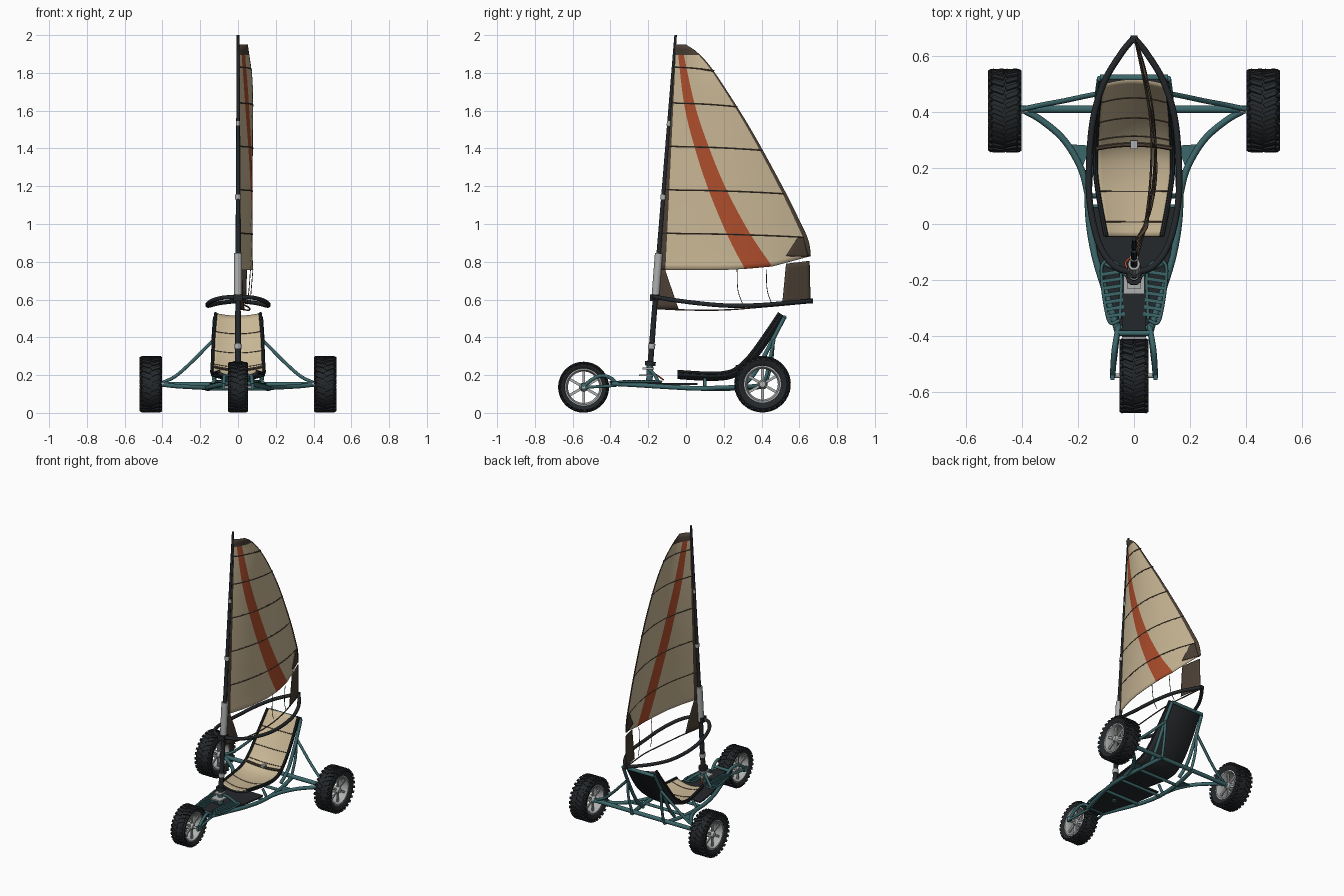
import bpy, bmesh, math
from mathutils import Vector, Matrix

if "Cube" in bpy.data.objects:
    bpy.data.objects.remove(bpy.data.objects["Cube"])


def material(name, rgb):
    m = bpy.data.materials.new(name)
    m.diffuse_color = (*rgb, 1)
    m.use_nodes = True
    m.node_tree.nodes["Principled BSDF"].inputs["Base Color"].default_value = m.diffuse_color
    return m


TEAL = material("teal_paint", (0.045, 0.135, 0.145))
CREAM = material("cream_cloth", (0.58, 0.47, 0.30))
ORANGE = material("orange_cloth", (0.42, 0.075, 0.025))
BROWN = material("brown_cloth", (0.07, 0.05, 0.035))
BLACK = material("black", (0.018, 0.021, 0.024))
SILVER = material("silver", (0.42, 0.43, 0.43))


def finish(name, bm, mats, recalc=True):
    if recalc:
        bmesh.ops.recalc_face_normals(bm, faces=bm.faces)
    me = bpy.data.meshes.new(name)
    bm.to_mesh(me)
    bm.free()
    ob = bpy.data.objects.new(name, me)
    bpy.context.collection.objects.link(ob)
    for m in mats:
        me.materials.append(m)
    bpy.ops.object.select_all(action='DESELECT')
    ob.select_set(True)
    bpy.context.view_layer.objects.active = ob
    bpy.ops.object.shade_smooth_by_angle(angle=math.radians(40))
    return ob


def spline(pts, n=8):
    p = [Vector(q) for q in pts]
    if len(p) < 3:
        return p
    e = [2 * p[0] - p[1]] + p + [2 * p[-1] - p[-2]]
    out = []
    for i in range(1, len(e) - 2):
        a, b, c, d = e[i - 1:i + 3]
        for k in range(n):
            t = k / n
            out.append(0.5 * (2 * b + (c - a) * t + (2 * a - 5 * b + 4 * c - d) * t * t
                              + (3 * b - a - 3 * c + d) * t ** 3))
    return out + [p[-1]]


def tube(name, pts, r, mat, mirror=False, r2=None, res=3):
    cu = bpy.data.curves.new(name, 'CURVE')
    cu.dimensions = '3D'
    cu.bevel_depth, cu.bevel_resolution, cu.use_fill_caps = r, res, True
    path = spline(pts)
    for s in ((1, -1) if mirror else (1,)):
        sp = cu.splines.new('POLY')
        sp.points.add(len(path) - 1)
        for i, q in enumerate(path):
            sp.points[i].co = (q.x * s, q.y, q.z, 1)
            sp.points[i].radius = 1 + ((r2 or r) / r - 1) * i / (len(path) - 1)
    cu.materials.append(mat)
    ob = bpy.data.objects.new(name, cu)
    bpy.context.collection.objects.link(ob)
    bpy.ops.object.select_all(action='DESELECT')
    ob.select_set(True)
    bpy.context.view_layer.objects.active = ob
    bpy.ops.object.convert(target='MESH')
    bpy.ops.object.shade_smooth_by_angle(angle=math.radians(40))


def lathe_x(name, prof, c, mat, seg=48):
    bm = bmesh.new()
    rings = [[bm.verts.new((c[0] + x, c[1] + r * math.cos(a), c[2] + r * math.sin(a))) for x, r in prof]
             for a in (2 * math.pi * i / seg for i in range(seg))]
    n = len(prof)
    for i in range(seg):
        A, B = rings[i], rings[(i + 1) % seg]
        for j in range(n):
            bm.faces.new((A[j], A[(j + 1) % n], B[(j + 1) % n], B[j]))
    return finish(name, bm, [mat])


def boxes(name, items, mat):
    bm = bmesh.new()
    for m in items:
        bmesh.ops.create_cube(bm, size=1, matrix=m)
    return finish(name, bm, [mat])


def box(c, s):
    return Matrix.Translation(c) @ Matrix.Diagonal((*s, 1))


# wheels: tyre, tread lugs, rim, spokes, hub
def wheel(tag, c, R, w, ri):
    T, b, h = Matrix.Translation(c), R - 0.006, R - ri
    half = [(-.75 * w, ri), (-.95 * w, ri + .3 * h), (-.98 * w, ri + .6 * h), (-.86 * w, b - .1 * h), (-.6 * w, b - .002)]
    lathe_x(tag + "_tyre", half + [(0, b)] + [(-x, r) for x, r in reversed(half)], c, BLACK)
    lugs, n = [], 28
    for i in range(n):
        for s in (-1, 1):
            a = 2 * math.pi * (i + 0.25 * s) / n
            M = T @ Matrix.Rotation(a, 4, 'X')
            lugs.append(M @ Matrix.Translation((s * .42 * w, 0, R - .007)) @ Matrix.Rotation(.4 * s, 4, 'Z')
                        @ Matrix.Diagonal((.78 * w, .016, .012, 1)))
            lugs.append(M @ Matrix.Translation((s * .87 * w, 0, R - .2 * h)) @ Matrix.Rotation(.6 * s, 4, 'Y')
                        @ Matrix.Diagonal((.012, .015, .3 * h, 1)))
    boxes(tag + "_tread", lugs, BLACK)
    lathe_x(tag + "_rim", [(-.76 * w, ri + .004), (-.76 * w, ri - .007), (-.4 * w, ri - .016),
                           (.4 * w, ri - .016), (.76 * w, ri - .007), (.76 * w, ri + .004)], c, SILVER)
    sp = []
    for i in range(6):
        M = T @ Matrix.Rotation(math.pi * i / 3, 4, 'X')
        sp += [M @ box((s * .42 * w, 0, (ri + .01) / 2), (.009, .014, ri - .024)) for s in (-1, 1)]
    boxes(tag + "_spokes", sp, SILVER)
    lathe_x(tag + "_hub", [(-.75 * w, .001), (-.75 * w, .016), (-.45 * w, .024), (.45 * w, .024),
                           (.75 * w, .016), (.75 * w, .001)], c, SILVER, 24)


wheel("front_wheel", (0, -.542, .136), .134, .051, .099)
for side, s in (("left", -1), ("right", 1)):
    wheel("rear_wheel_" + side, (s * .461, .405, .152), .150, .058, .097)

# chassis tubes
tube("side_rail", [(.055, -.39, .155), (.095, -.26, .148), (.142, -.1, .138), (.163, .06, .13),
                   (.153, .25, .13), (.125, .42, .14)], .013, TEAL, True)
tube("rear_axle", [(-.42, .41, .15), (.42, .41, .15)], .014, TEAL)
tube("axle_pin", [(.38, .405, .152), (.46, .405, .152)], .01, SILVER, True)
tube("lower_brace", [(.40, .41, .15), (.33, .37, .142), (.25, .3, .137), (.19, .2, .134), (.163, .1, .13)], .012, TEAL, True)
tube("upper_brace", [(.40, .41, .16), (.33, .425, .195), (.25, .44, .265), (.18, .455, .335), (.13, .465, .385)],
     .009, TEAL, True)
tube("seat_post", [(.12, .30, .14), (.13, .37, .22), (.13, .45, .37), (.122, .52, .505)], .011, TEAL, True)
tube("seat_stay", [(.12, .42, .145), (.128, .45, .26), (.128, .462, .38)], .009, TEAL, True)
tube("seat_top_bar", [(-.122, .522, .505), (.122, .522, .505)], .011, TEAL)
for i, (x, y, z) in enumerate([(.155, .23, .13), (.163, .06, .128), (.135, -.12, .138), (.062, -.37, .152)]):
    tube("cross_tube_%d" % i, [(-x, y, z), (x, y, z)], .01, TEAL)
bm = bmesh.new()
for s in (1, -1):
    for z in (.13, .138):
        bm.faces.new([bm.verts.new((s * x, y, z)) for x, y in ((.155, .28), (.235, .285), (.185, .2))])
finish("brace_gusset", bm, [TEAL], False)

# front fork
tube("fork_arm", [(.055, -.36, .15), (.062, -.40, .185), (.07, -.45, .197), (.074, -.5, .175), (.076, -.545, .137)],
     .010, TEAL, True)
tube("fork_lower_arm", [(.055, -.37, .145), (.076, -.54, .135)], .008, TEAL, True)
boxes("fork_dropout", [box((s * .077, -.542, .138), (.014, .03, .034)) for s in (-1, 1)], TEAL)
tube("front_axle", [(-.085, -.542, .136), (.085, -.542, .136)], .008, SILVER)
tube("fork_crossbar", [(-.06, -.39, .178), (.06, -.39, .178)], .01, TEAL)

# floor plate and foot rests
bm = bmesh.new()
edge = [(.045, -.40), (.085, -.26), (.13, -.11), (.15, .02), (.15, .06)]
ring = edge + [(-x, y) for x, y in reversed(edge)]
f = bm.faces.new([bm.verts.new((x, y, .148)) for x, y in ring])
g = bmesh.ops.extrude_face_region(bm, geom=[f])
bmesh.ops.translate(bm, vec=(0, 0, .01), verts=[v for v in g['geom'] if isinstance(v, bmesh.types.BMVert)])
finish("floor_plate", bm, [BLACK])
boxes("foot_rungs", [Matrix.Translation((s * (.083 - .003 * i), -.175 - .025 * i, .168)) @ Matrix.Rotation(-.15 * s, 4, 'Z')
                     @ Matrix.Diagonal((.065, .013, .012, 1)) for s in (-1, 1) for i in range(7)], TEAL)
tube("foot_rest_rail", [(.05, -.34, .165), (.05, -.16, .165), (.115, -.15, .165), (.092, -.34, .165), (.05, -.345, .165)],
     .006, TEAL, True)
boxes("centre_cover", [box((0, -.32, .162), (.085, .17, .014))], BLACK)

# mast foot
tube("mast_post", [(0, -.195, .14), (0, -.19, .27)], .018, TEAL)
tube("mast_foot_leg", [(.012, -.19, .225), (.05, -.165, .2), (.105, -.14, .15)], .009, TEAL, True)
boxes("mast_plate", [box((0, -.212, .2), (.075, .075, .009)), box((0, -.2, .235), (.05, .06, .008))], SILVER)
tube("mast_collar", [(0, -.19, .25), (0, -.188, .272)], .03, BLACK)
tube("halyard_tail", [(-.02, -.17, .21), (-.03, -.14, .19), (-.015, -.12, .175)], .004, ORANGE)


# mast
def luff(z):
    return -.188 + (z - .27) * .133 / 1.73


tube("mast", [(0, luff(.26), .26), (0, luff(2), 2)], .016, BLACK, r2=.007)
tube("mast_sleeve", [(0, luff(.6), .6), (0, luff(.845), .845)], .022, SILVER)
for i, z in enumerate((.34, 1.13, 1.52)):
    tube("mast_ring_%d" % i, [(0, luff(z), z), (0, luff(z + .025), z + .025)], .0195 - .004 * i, SILVER)


# sail shape
def lerp(tab, z):
    if z <= tab[0][0]:
        return tab[0][1]
    for (a, p), (b, q) in zip(tab, tab[1:]):
        if z <= b:
            return p + (q - p) * (z - a) / (b - a)
    return tab[-1][1]


smooth = lambda pts: [tuple(v[:2]) for v in spline([(a, b, 0) for a, b in pts], 6)]
LEECH = smooth([(.58, .66), (.82, .655), (.98, .6), (1.21, .495), (1.51, .336), (1.79, .16), (1.9, .07), (1.95, 0)])
TWIST = smooth([(.82, .004), (1.21, .042), (1.51, .068), (1.75, .075), (1.95, .05)])
STRIPE_L = smooth([(.76, .31), (.95, .215), (1.18, .12), (1.41, .045), (1.64, -.01), (1.95, -.046)])
STRIPE_R = smooth([(.76, .455), (.95, .335), (1.18, .215), (1.41, .12), (1.64, .045), (1.95, -.022)])
FOOT = [(.0, .757), (.5, .757), (.75, .775), (1, .83)]
BELLY = [(.55, .06), (.76, .077), (1.95, .012)]


def surf(y, z, off=0):
    u = (y - luff(z)) / (lerp(LEECH, z) - luff(z))
    return Vector((lerp(TWIST, z) * u + lerp(BELLY, z) * 4 * u * (1 - u) + off, y, z))


def sheet(name, rows, mats, pick):
    bm = bmesh.new()
    g = [[bm.verts.new(p) for p in r] for r in rows]
    for i in range(len(g) - 1):
        for j in range(len(g[0]) - 1):
            bm.faces.new((g[i][j], g[i][j + 1], g[i + 1][j + 1], g[i + 1][j])).material_index = pick(i, j)
    return finish(name, bm, mats, False)


def solid(ob, t, off=0, mo=0):
    m = ob.modifiers.new("thickness", 'SOLIDIFY')
    m.thickness, m.offset, m.material_offset, m.material_offset_rim = t, off, mo, mo


rows, N, K = [], 44, 4
for i in range(N + 1):
    zr = .757 + (1.95 - .757) * i / N
    le = lerp(LEECH, zr)
    br = [luff(zr), luff(zr) + .042 - .034 * i / N, lerp(STRIPE_L, zr), lerp(STRIPE_R, zr), le - .024 + .016 * i / N, le]
    row = []
    for j in range(5 * K + 1):
        a = min(j // K, 4)
        y = br[a] + (br[a + 1] - br[a]) * (j - a * K) / K
        u = (y - br[0]) / (le - br[0])
        row.append(surf(y, zr + (lerp(FOOT, u) - .757) * (1 - i / N) ** 3))
    rows.append(row)
ob = sheet("sail", rows, [BROWN, CREAM, ORANGE],
           lambda i, j: 0 if i >= N - 2 else (0, 1, 2, 1, 0)[j // K])
solid(ob, .004)


# sail corner panels, laid on the sail surface (bottom-left, bottom-right, top-left, top-right)
def panel(name, bl, br, tl, tr, off=0):
    bl, br, tl, tr = map(Vector, (bl, br, tl, tr))
    r = [[surf(*bl.lerp(br, j / 8).lerp(tl.lerp(tr, j / 8), i / 8), off) for j in range(9)] for i in range(9)]
    solid(sheet(name, r, [BROWN], lambda i, j: 0), .004)


panel("clew_panel", (.51, .58), (.659, .585), (.53, .79), (.654, .805))
panel("tack_panel", (luff(.55), .55), (-.04, .55), (luff(.76), .76), (-.112, .76))
for o in (-.004, .004):
    panel("clew_patch", (.53, .83), (.648, .825), (.59, .925), (.62, .928), o)

# battens, window seams and foot cord
for i, z in enumerate((.95, 1.18, 1.41, 1.64, 1.83)):
    y0, y1 = luff(z), lerp(LEECH, z - .025)
    tube("batten_%d" % i, [surf(y0 + (y1 - y0) * k / 8, z + .004 * (k < 1) - .02 * (k / 8) ** 2) for k in range(9)],
         .005, BROWN, res=1)
for i, y in enumerate((.27, .425)):
    tube("window_seam_%d" % i, [surf(y, .76), surf(y + .005, .65), surf(y + .03, .575)], .002, BROWN, res=1)
tube("foot_cord", [surf(y, z) for y, z in ((-.16, .552), (.0, .545), (.2, .545), (.4, .56), (.655, .583))], .004, BROWN, res=1)

# wishbone boom
tube("wishbone_boom", [(0, -.175, .612), (.07, -.15, .611), (.125, -.07, .598), (.157, .07, .58), (.16, .22, .568), (.145, .38, .57),
                       (.105, .51, .58), (.045, .61, .588), (0, .665, .592)], .0115, BLACK, True)
boxes("boom_clamp", [box((0, luff(.61) - .005, .61), (.05, .05, .035)), box((0, .66, .592), (.025, .025, .025))], BLACK)

# sling seat: cream top, black underside
prof = spline([(.10, -.045, .195), (.12, .06, .188), (.136, .17, .186), (.138, .26, .205), (.134, .34, .27),
               (.13, .42, .375), (.118, .515, .515)], 6)
rows = []
for i, p in enumerate(prof):
    d = prof[min(i + 1, len(prof) - 1)] - prof[max(i - 1, 0)]
    n = Vector((0, -d.z, d.y)).normalized()
    rows.append([Vector((p.x * v, p.y, p.z)) + n * .024 * v * v for v in (k / 6 - 1 for k in range(13))])
solid(sheet("seat", rows, [CREAM, BLACK], lambda i, j: 0), .016, -1, 1)
tube("seat_edge", [r[-1] for r in rows[::3]], .009, BLACK, True, res=2)
for i in (3, 9, 22, 27, 32):
    tube("seat_seam_%d" % i, rows[i][::2], .0025, BROWN, res=1)
k = [Vector(p) + Vector((0, -.004, .006)) for p in rows[20]]
tube("lap_belt", k[::2], .008, BROWN, res=1)
boxes("belt_buckle", [box(k[6] + Vector((0, 0, .008)), (.025, .03, .014))], SILVER)
tube("seat_support", [(.12, .1, .18), (.15, .1, .13)], .009, TEAL, True)
